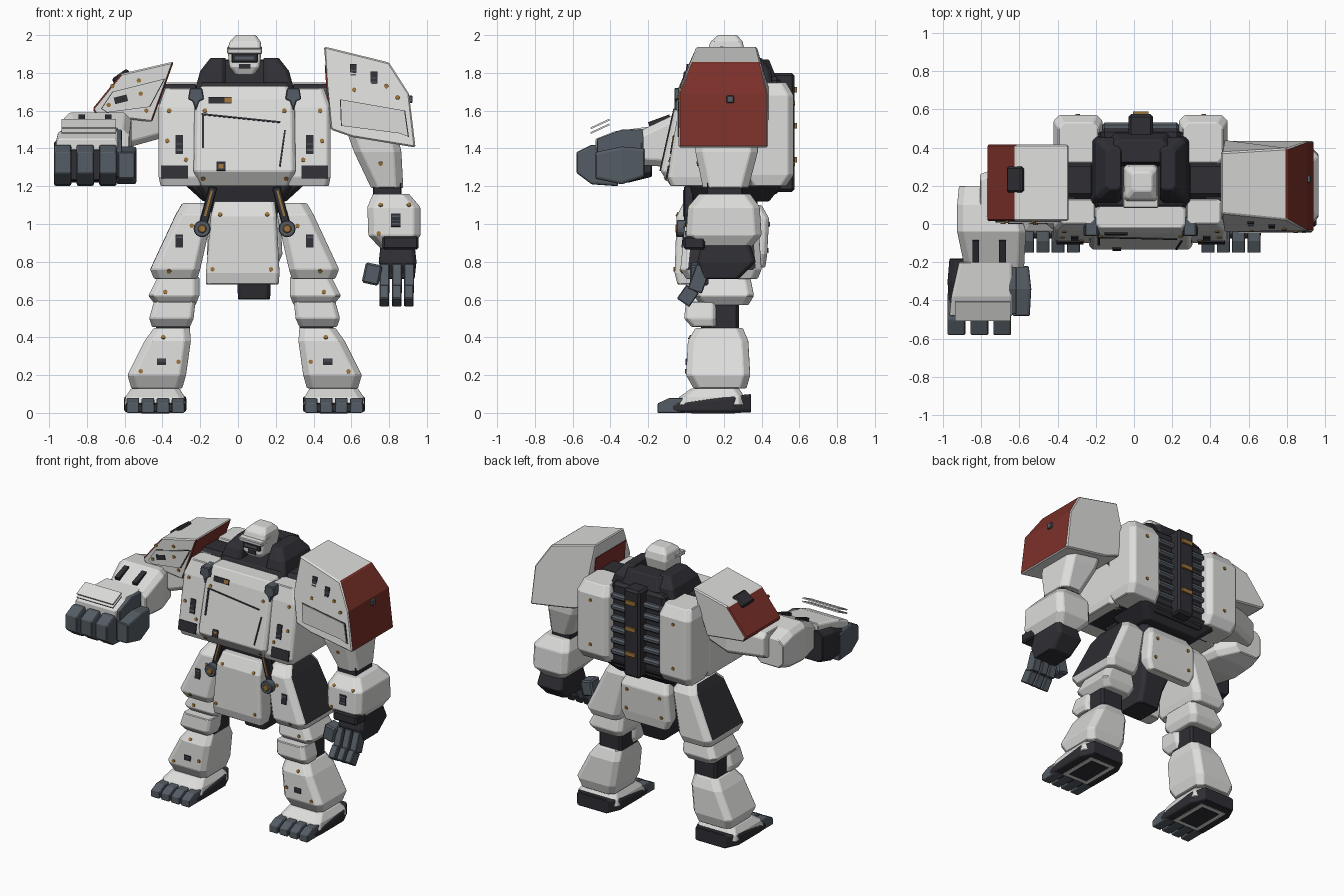
import bpy, bmesh, math
from mathutils import Vector, Matrix
from mathutils.bvhtree import BVHTree

cube = bpy.data.objects.get("Cube")
if cube:
    bpy.data.objects.remove(cube)

CENTRE = Vector((.035, 0, 0))      # symmetry plane of the body
surfaces = {}


def colour(name, *rgb):
    mat = bpy.data.materials.new(name)
    mat.use_nodes = True
    mat.diffuse_color = (*rgb, 1)
    mat.node_tree.nodes["Principled BSDF"].inputs["Base Color"].default_value = (*rgb, 1)
    return mat


WHITE = colour("armour white", .72, .72, .71)
DARK = colour("dark frame", .028, .028, .035)
SLATE = colour("slate metal", .09, .108, .128)
RED = colour("shoulder red", .2, .03, .022)
GOLD = colour("bolt gold", .33, .17, .04)


def solid(name, mat, rings, edge=.005, mirror=False, turn=None, accent=None):
    """Skin a stack of equal rings, close both ends and soften the edges."""
    bm = bmesh.new()
    loops = [[bm.verts.new(p) for p in ring] for ring in rings]
    count = len(loops[0])
    for low, high in zip(loops, loops[1:]):
        for i in range(count):
            j = (i + 1) % count
            bm.faces.new((low[i], low[j], high[j], high[i]))
    bm.faces.new(loops[0])
    bm.faces.new(loops[-1])
    bmesh.ops.recalc_face_normals(bm, faces=bm.faces)
    if turn:
        middle = sum((v.co for v in bm.verts), Vector()) / len(bm.verts)
        spin = Matrix.Rotation(math.radians(turn[1]), 3, turn[0])
        bmesh.ops.rotate(bm, verts=bm.verts, cent=middle, matrix=spin)
    bm.normal_update()
    mesh = bpy.data.meshes.new(name)
    mesh.materials.append(mat)
    if accent:
        mesh.materials.append(accent[0])
        for face in bm.faces:
            face.material_index = int(accent[1](face.normal))
    surfaces[name] = BVHTree.FromBMesh(bm)
    bm.to_mesh(mesh)
    bm.free()
    obj = bpy.data.objects.new(name, mesh)
    obj.location = CENTRE
    bpy.context.collection.objects.link(obj)
    if mirror:
        obj.modifiers.new("Mirror", 'MIRROR').use_mirror_merge = False
    if edge:
        bevel = obj.modifiers.new("Bevel", 'BEVEL')
        bevel.width, bevel.segments, bevel.limit_method = edge, 1, 'ANGLE'


def loft(name, mat, axis, sections, cut=.03, **options):
    """Chamfered box sections (position, a low, a high, b low, b high) along an axis."""
    place = {'x': lambda t, a, b: (t, a, b), 'y': lambda t, a, b: (a, t, b),
             'z': lambda t, a, b: (a, b, t)}[axis]
    rings = []
    for t, a, A, b, B in sections:
        corners = ((a + cut, b), (A - cut, b), (A, b + cut), (A, B - cut),
                   (A - cut, B), (a + cut, B), (a, B - cut), (a, b + cut))
        rings.append([place(t, *corner) for corner in corners])
    solid(name, mat, rings, **options)


def block(name, mat, x, y, z, **options):
    """Box given by its (low, high) extents."""
    rings = [[(x[0], y[0], h), (x[1], y[0], h), (x[1], y[1], h), (x[0], y[1], h)] for h in z]
    solid(name, mat, rings, **options)


def plate(name, mat, outline, y, lean=(0, 0), above=0, **options):
    """Front outline extruded in depth; front and back lean inwards above a height."""
    rings = [[(x, depth + slope * max(0, z - above), z) for x, z in outline]
             for depth, slope in zip(y, lean)]
    solid(name, mat, rings, **options)


def drum(name, mat, axis, centre, radius, length, sides=16, **options):
    turn = {'x': Matrix.Rotation(math.pi / 2, 3, 'Y'), 'y': Matrix.Rotation(math.pi / 2, 3, 'X')}[axis]
    rings = [[Vector(centre) + turn @ Vector((radius * math.cos(math.tau * i / sides),
              radius * math.sin(math.tau * i / sides), h)) for i in range(sides)]
             for h in (-length / 2, length / 2)]
    solid(name, mat, rings, **options)


def detail(name, mat, part, x, z, width, height, roll=0, sides=4, back=False, mirror=False):
    """Thin tile (or round stud) lying on the front or back surface of a part."""
    way = -1 if back else 1
    hit, normal = surfaces[part].ray_cast(Vector((x, -2 * way, z)), Vector((0, way, 0)))[:2]
    across = Vector((0, 0, 1)).cross(normal).normalized()
    frame = Matrix((across, normal.cross(across), normal)).transposed()
    frame = frame @ Matrix.Rotation(math.radians(roll), 3, 'Z')
    if sides == 4:
        flat = [(-width / 2, -height / 2), (width / 2, -height / 2),
                (width / 2, height / 2), (-width / 2, height / 2)]
    else:
        flat = [(width / 2 * math.cos(math.tau * i / sides),
                 width / 2 * math.sin(math.tau * i / sides)) for i in range(sides)]
    rings = [[hit + frame @ Vector((a, b, h)) for a, b in flat] for h in (-.003, .006)]
    solid(name, mat, rings, edge=0, mirror=mirror)


def bolts(part, spots, **options):
    for x, z in spots:
        detail(part + "_bolt", GOLD, part, x, z, .024, .024, sides=8, **options)


def vent(part, x, z, width, height, **options):
    detail(part + "_vent", DARK, part, x, z, width, height, **options)
    for k in (-1, 0, 1):
        detail(part + "_slat", SLATE, part, x, z + k * height / 3.5, width * .8, height / 9, **options)


both = dict(mirror=True)

# Torso
block("torso_core", DARK, (-.38, .38), (.02, .42), (1.2, 1.7))
loft("chest_side", WHITE, 'z', [(1.2, .22, .445, -.08, .34), (1.25, .22, .455, -.1, .36),
     (1.46, .22, .455, -.065, .36), (1.62, .22, .455, -.035, .15), (1.72, .24, .42, 0, .13)],
     cut=.02, **both)
loft("chest_front", WHITE, 'z', [(1.2, -.24, .24, -.08, .1), (1.28, -.27, .27, -.135, .1),
     (1.66, -.265, .265, -.05, .1), (1.73, -.23, .23, -.02, .1)], cut=.02)
detail("chest_seam", DARK, "chest_front", -.02, 1.56, .42, .009, roll=-6)
detail("chest_seam", DARK, "chest_front", -.22, 1.49, .012, .18)
detail("chest_seam", DARK, "chest_front", .2, 1.4, .009, .2, roll=-8)
detail("chest_hatch", DARK, "chest_front", -.13, 1.655, .12, .035)
detail("chest_hatch_light", GOLD, "chest_front", -.09, 1.655, .035, .025)
detail("chest_port", DARK, "chest_front", -.125, 1.305, .045, .05)
detail("chest_port_light", GOLD, "chest_front", -.125, 1.305, .025, .025)
detail("chest_lower_hatch", DARK, "chest_side", .37, 1.275, .14, .07, mirror=True)
vent("chest_side", .345, 1.42, .04, .1, **both)
bolts("chest_side", [(.4, 1.6), (.41, 1.44), (.31, 1.34)], **both)
bolts("chest_front", [(.21, 1.6), (.22, 1.24)], **both)
plate("chest_strap", SLATE, [(.225, 1.72), (.29, 1.72), (.3, 1.66), (.275, 1.65), (.258, 1.6),
      (.24, 1.65), (.215, 1.66)], (-.062, .04), **both)
block("shoulder_yoke", DARK, (.23, .46), (.13, .33), (1.55, 1.74), edge=.03, **both)
drum("shoulder_joint", SLATE, 'x', (.48, .2, 1.63), .11, .28, **both)

# Back unit
loft("back_pod", WHITE, 'z', [(1.2, .2, .44, .34, .53), (1.26, .2, .455, .3, .57),
     (1.68, .2, .455, .3, .57), (1.75, .22, .43, .32, .53)], **both)
bolts("back_pod", [(.33, 1.64), (.33, 1.32)], back=True, mirror=True)
block("back_core", DARK, (-.21, .21), (.34, .5), (1.16, 1.78), edge=.02)
for k in range(6):
    height = 1.27 + k * .08
    block("back_rib", SLATE, (-.2, .2), (.47, .53), (height, height + .04), edge=.012)
block("back_spine", DARK, (-.065, .065), (.42, .575), (1.17, 1.8), edge=.015)
for height in (1.34, 1.52, 1.71):
    block("spine_light", GOLD, (-.04, .04), (.56, .588), (height - .014, height + .014), edge=0)
loft("back_base", DARK, 'z', [(1.12, -.22, .22, .2, .44), (1.22, -.33, .33, .16, .52)])

# Collar and head
loft("collar_base", DARK, 'z', [(1.66, -.27, .27, .06, .48), (1.75, -.25, .25, .1, .48)])
loft("collar_side", DARK, 'z', [(1.72, .1, .26, .1, .46), (1.81, .1, .235, .13, .45),
     (1.88, .1, .18, .18, .4)], cut=.02, **both)
loft("collar_back", DARK, 'z', [(1.72, -.18, .18, .3, .5), (1.87, -.14, .14, .32, .44)])
loft("head", WHITE, 'z', [(1.79, -.05, .05, .13, .26), (1.83, -.08, .08, .11, .29),
     (1.92, -.09, .09, .115, .31), (1.965, -.08, .085, .13, .3), (2, -.045, .06, .17, .27)], cut=.014)
block("face_recess", DARK, (-.07, .07), (.1, .16), (1.855, 1.905))
block("eye_band", SLATE, (-.05, .05), (.096, .11), (1.872, 1.888), edge=0)
block("helmet_brim", WHITE, (-.092, .092), (.085, .2), (1.905, 1.935), turn=('X', 6))
vent("head", 0, 1.835, .06, .025)

# Left shoulder and arm
plate("left_shoulder", WHITE, [(.42, 1.94), (.765, 1.855), (.87, 1.69), (.905, 1.405), (.57, 1.46),
      (.455, 1.5), (.44, 1.72)], (-.04, .435), lean=(.4, -.25), above=1.7, edge=.008,
      accent=(RED, lambda n: n.x > .7))
plate("left_shoulder_lining", RED, [(.424, 1.84), (.46, 1.84), (.48, 1.52), (.447, 1.52)],
      (.03, .37), edge=0)
panel = [(.505, 1.66), (.85, 1.6), (.87, 1.46), (.82, 1.48), (.51, 1.52)]
plate("left_shoulder_seam", DARK, panel, (-.043, -.035), edge=0)
plate("left_shoulder_panel", WHITE, [(x * .97 + .02, z * .97 + .047) for x, z in panel],
      (-.048, -.04), edge=0)
for x, z in ((.575, 1.81), (.685, 1.77)):
    vent("left_shoulder", x, z, .035, .075)
bolts("left_shoulder", [(.58, 1.71), (.75, 1.73), (.74, 1.55), (.81, 1.67), (.56, 1.6)])
block("left_shoulder_port", SLATE, (.85, .89), (.215, .255), (1.64, 1.68))
loft("left_upper_arm", WHITE, 'z', [(1.52, .53, .8, .05, .38), (1.38, .58, .83, .05, .38),
     (1.19, .67, .84, .09, .33)], cut=.04)
bolts("left_upper_arm", [(.72, 1.32)])
block("left_elbow", DARK, (.68, .83), (.11, .3), (1.12, 1.22))
loft("left_forearm", WHITE, 'z', [(1.16, .68, .87, .07, .34), (1.09, .65, .93, .01, .39),
     (.94, .655, .93, 0, .4), (.87, .72, .89, .05, .34)], cut=.035)
block("left_cuff", DARK, (.73, .92), (-.012, .1), (.865, .935), edge=.01)
vent("left_forearm", .8, 1.02, .05, .07)
bolts("left_forearm", [(.72, 1.1), (.87, 1.1), (.71, .95)])
loft("left_palm", DARK, 'z', [(.89, .72, .9, .08, .34), (.8, .71, .91, .06, .37),
     (.71, .73, .9, .08, .28)], cut=.02)
for k in range(3):
    x = .715 + k * .065
    block("left_finger", SLATE, (x, x + .053), (.03, .11), (.64, .78), turn=('X', -20))
    block("left_fingertip", SLATE, (x, x + .05), (-.03, .05), (.575, .665), turn=('X', -35))
block("left_thumb", SLATE, (.63, .72), (.02, .12), (.68, .79), edge=.01, turn=('Y', 12))

# Right shoulder and raised arm
plate("right_shoulder", WHITE, [(-.375, 1.86), (-.655, 1.795), (-.805, 1.61), (-.785, 1.575),
      (-.49, 1.54)], (.015, .415), edge=.008, accent=(RED, lambda n: abs(n.x) > .7))
panel = [(-.76, 1.61), (-.7, 1.7), (-.42, 1.77), (-.5, 1.62), (-.73, 1.59)]
plate("right_shoulder_seam", DARK, panel, (.011, .02), edge=0)
plate("right_shoulder_panel", WHITE, [(x * .96 - .025, z * .96 + .066) for x, z in panel],
      (.006, .015), edge=0)
detail("right_shoulder_vent", DARK, "right_shoulder_panel", -.655, 1.66, .07, .035, roll=14)
bolts("right_shoulder", [(-.56, 1.76), (-.52, 1.6), (-.7, 1.73)])
bolts("right_shoulder_panel", [(-.55, 1.69), (-.72, 1.63)])
block("right_shoulder_port", DARK, (-.7, -.6), (.165, .3), (1.75, 1.8), edge=.01, turn=('Y', -35))
loft("right_upper_arm", WHITE, 'x', [(-.42, .09, .33, 1.46, 1.66), (-.6, .03, .35, 1.41, 1.62),
     (-.84, .0, .26, 1.4, 1.58)], cut=.03)
loft("right_forearm", WHITE, 'y', [(.2, -.95, -.74, 1.34, 1.54), (.1, -.96, -.64, 1.31, 1.58),
     (-.04, -.96, -.6, 1.3, 1.59), (-.23, -.92, -.61, 1.31, 1.5)], cut=.035)
for x in (-.88, -.74):
    block("right_wrist_strap", DARK, (x, x + .035), (-.2, -.08), (1.53, 1.56), edge=0, turn=('X', 20))
loft("right_fist", DARK, 'y', [(-.18, -1, -.64, 1.25, 1.47), (-.3, -1.01, -.66, 1.22, 1.46),
     (-.47, -1, -.66, 1.23, 1.41)], cut=.03)
for k in range(3):
    x = -1.01 + k * .12
    loft("right_finger", SLATE, 'y', [(-.36, x, x + .093, 1.2, 1.4), (-.5, x, x + .093, 1.21, 1.42),
         (-.58, x, x + .093, 1.27, 1.38)], cut=.008)
loft("right_thumb", SLATE, 'y', [(-.22, -.67, -.585, 1.25, 1.4), (-.34, -.68, -.572, 1.21, 1.41),
     (-.48, -.67, -.58, 1.24, 1.38)], cut=.01)
loft("right_hand_side", SLATE, 'y', [(-.2, -.69, -.65, 1.36, 1.5), (-.34, -.69, -.65, 1.36, 1.5),
     (-.47, -.69, -.65, 1.36, 1.45)], cut=.004)
loft("right_hand_guard", WHITE, 'y', [(-.2, -.95, -.67, 1.42, 1.515), (-.38, -.99, -.67, 1.42, 1.49),
     (-.48, -1, -.67, 1.39, 1.45)], cut=.01)
for z in (1.5, 1.525):
    block("right_knuckle_plate", WHITE, (-.97, -.68), (-.51, -.4), (z, z + .009), edge=0, turn=('X', 25))

# Waist and hip plates
loft("waist", DARK, 'z', [(1.03, -.17, .17, .06, .36), (1.12, -.2, .2, .04, .38),
     (1.22, -.27, .27, .02, .42)])
block("waist_piston", DARK, (.17, .215), (-.01, .04), (1, 1.2), turn=('Y', -15), **both)
block("waist_cable", GOLD, (.186, .197), (-.016, .0), (1.04, 1.18), edge=0, turn=('Y', -15), **both)
drum("hip_disc", SLATE, 'y', (.225, 0, .975), .045, .1, **both)
drum("hip_disc_cap", GOLD, 'y', (.225, -.05, .975), .024, .012, sides=8, **both)
loft("front_skirt", WHITE, 'z', [(.68, -.205, .18, -.045, .06), (.74, -.205, .185, -.06, .08),
     (1.04, -.18, .17, -.05, .08), (1.12, -.16, .16, -.01, .08)], cut=.015)
bolts("front_skirt", [(-.13, 1.05), (.12, 1.05), (-.17, .76), (.14, .76)])
loft("back_skirt", WHITE, 'z', [(.77, -.17, .17, .36, .42), (.84, -.2, .2, .33, .43),
     (1.03, -.19, .19, .32, .44), (1.1, -.16, .16, .32, .4)], cut=.02)
bolts("back_skirt", [(.13, 1), (.14, .86)], back=True, mirror=True)
loft("pelvis", DARK, 'z', [(.6, -.035, .135, .06, .26), (.72, -.04, .14, .04, .3),
     (1.06, -.16, .16, .06, .36)], cut=.02)

# Legs
loft("thigh", WHITE, 'z', [(1.11, .2, .33, .06, .34), (1.05, .17, .365, .0, .38),
     (.76, .235, .5, -.03, .4), (.71, .25, .48, 0, .38)], cut=.035,
     accent=(DARK, lambda n: n.x > .8 and n.z > .2), **both)
vent("thigh", .345, .91, .04, .07, **both)
bolts("thigh", [(.28, .99), (.4, .75)], **both)
loft("upper_knee", WHITE, 'z', [(.72, .24, .46, .06, .34), (.62, .24, .51, .04, .36),
     (.57, .26, .47, .08, .33)], **both)
bolts("upper_knee", [(.42, .64)], **both)
loft("lower_knee", WHITE, 'z', [(.59, .26, .48, .0, .16), (.5, .27, .505, -.01, .16),
     (.455, .29, .49, .03, .16)], cut=.02, **both)
block("knee_joint", DARK, (.29, .47), (.08, .28), (.43, .6), edge=.015, **both)
loft("shin", WHITE, 'z', [(.45, .29, .48, .05, .3), (.38, .285, .53, .01, .33),
     (.2, .31, .62, 0, .34), (.13, .33, .6, .04, .32)], cut=.035, **both)
vent("shin", .44, .27, .05, .035, **both)
bolts("shin", [(.43, .4), (.35, .27), (.55, .22)], **both)
loft("foot", WHITE, 'z', [(.04, .31, .637, -.06, .31), (.085, .318, .63, -.035, .31),
     (.13, .345, .6, .03, .28)], **both)
loft("sole", DARK, 'y', [(-.075, .32, .625, .003, .05), (.0, .308, .638, .003, .062),
     (.25, .308, .638, .003, .09), (.345, .35, .595, .003, .1)], cut=.01, **both)
block("sole_inset", WHITE, (.37, .575), (.0, .29), (0, .008), edge=0, **both)
block("sole_pad", DARK, (.4, .545), (.03, .26), (-.002, .008), edge=0, **both)
for k in range(4):
    x = .318 + k * .08
    loft("toe", SLATE, 'y', [(-.15, x, x + .068, 0, .05), (-.09, x, x + .068, 0, .078),
         (.0, x, x + .068, .0, .08)], cut=.005, edge=.003, **both)
